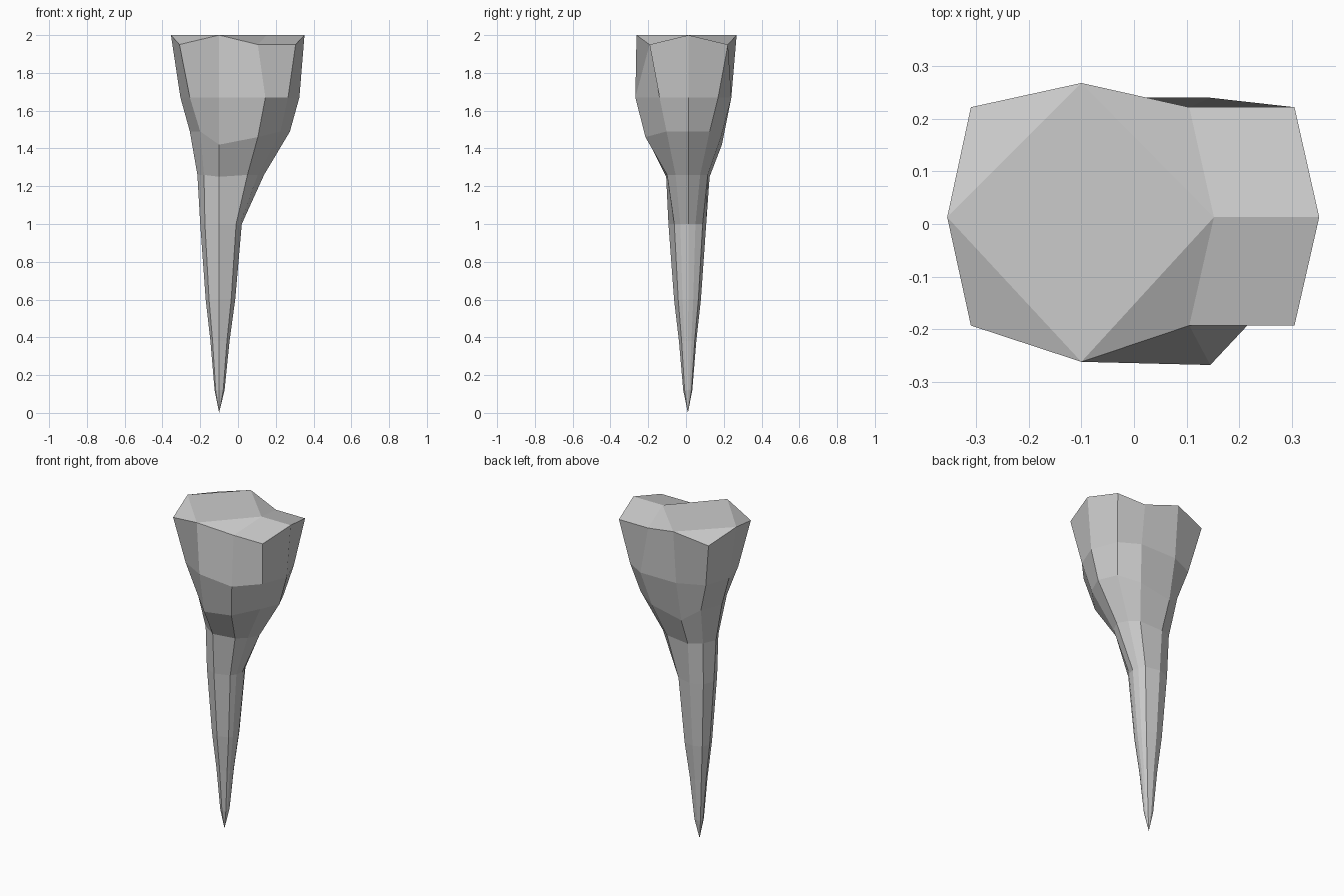
import bpy, bmesh

if "Cube" in bpy.data.objects:
    bpy.data.objects.remove(bpy.data.objects["Cube"])

YC = 0.013            # y of the left/right ridge
TIP = (-0.1, 0.01, 0.0)

# Upper rings: six x columns left to right, front y, back y, heights
RINGS = [
    ([-.355, -.31, -.1, .105, .305, .352], [-.193, -.262, -.193, -.193],
     [.222, .268, .222, .222], [2, 1.95, 2, 1.95, 1.95, 2]),
    ([-.305, -.255, -.1, .145, .265, .325], [-.15, -.235, -.268, -.14],
     [.17, .24, .24, .17], [1.67] * 6),
    ([-.255, -.2, -.1, .105, .225, .275], [-.115, -.19, -.215, -.103],
     [.14, .19, .185, .125], [1.49, 1.49, 1.42, 1.46, 1.49, 1.49]),
    ([-.215, -.18, -.1, .05, .105, .138], [-.06, -.105, -.1, -.055],
     [.09, .125, .115, .075], [1.26, 1.26, 1.25, 1.26, 1.26, 1.26]),
    ([-.2, -.175, -.1, -.01, .01, .02], [-.055, -.093, -.062, -.03],
     [.08, .107, .088, .05], [1.0] * 6),
]
# Lower shaft: height and scale of the last ring about the tip axis
SHAFT = [(.6, .71), (.38, .46), (.12, .24)]


def ring_points(xs, front, back, zs):
    pts = [(xs[0], YC, zs[0])]
    pts += [(xs[i + 1], front[i], zs[i + 1]) for i in range(4)]
    pts += [(xs[5], YC, zs[5])]
    pts += [(xs[i + 1], back[i], zs[i + 1]) for i in reversed(range(4))]
    return pts


loops = [ring_points(*r) for r in RINGS]
for z, s in SHAFT:
    loops.append([(TIP[0] + (x - TIP[0]) * s, TIP[1] + (y - TIP[1]) * s, z)
                  for x, y, _ in loops[4]])

# Faceted spike walls
bm = bmesh.new()
rings = [[bm.verts.new(p) for p in loop] for loop in loops]
for a, b in zip(rings, rings[1:]):
    for i in range(10):
        j = (i + 1) % 10
        bm.faces.new((a[i], b[i], b[j], a[j]))

# Pointed tip
tip = bm.verts.new(TIP)
last = rings[-1]
for i in range(10):
    bm.faces.new((last[i], tip, last[(i + 1) % 10]))

# Creased top cap
t = rings[0]
mid = bm.verts.new((.152, YC, 2))
for side in ([t[0], t[1], t[2], t[3], t[4], t[5]],
             [t[0], t[9], t[8], t[7], t[6], t[5]]):
    l, c, m, n, o, r = side
    for f in ((l, c, m), (l, m, mid), (m, n, mid), (n, o, r, mid)):
        bm.faces.new(f)

bmesh.ops.recalc_face_normals(bm, faces=bm.faces)
mesh = bpy.data.meshes.new("rock_spike")
bm.to_mesh(mesh)
bm.free()
bpy.context.collection.objects.link(bpy.data.objects.new("rock_spike", mesh))
